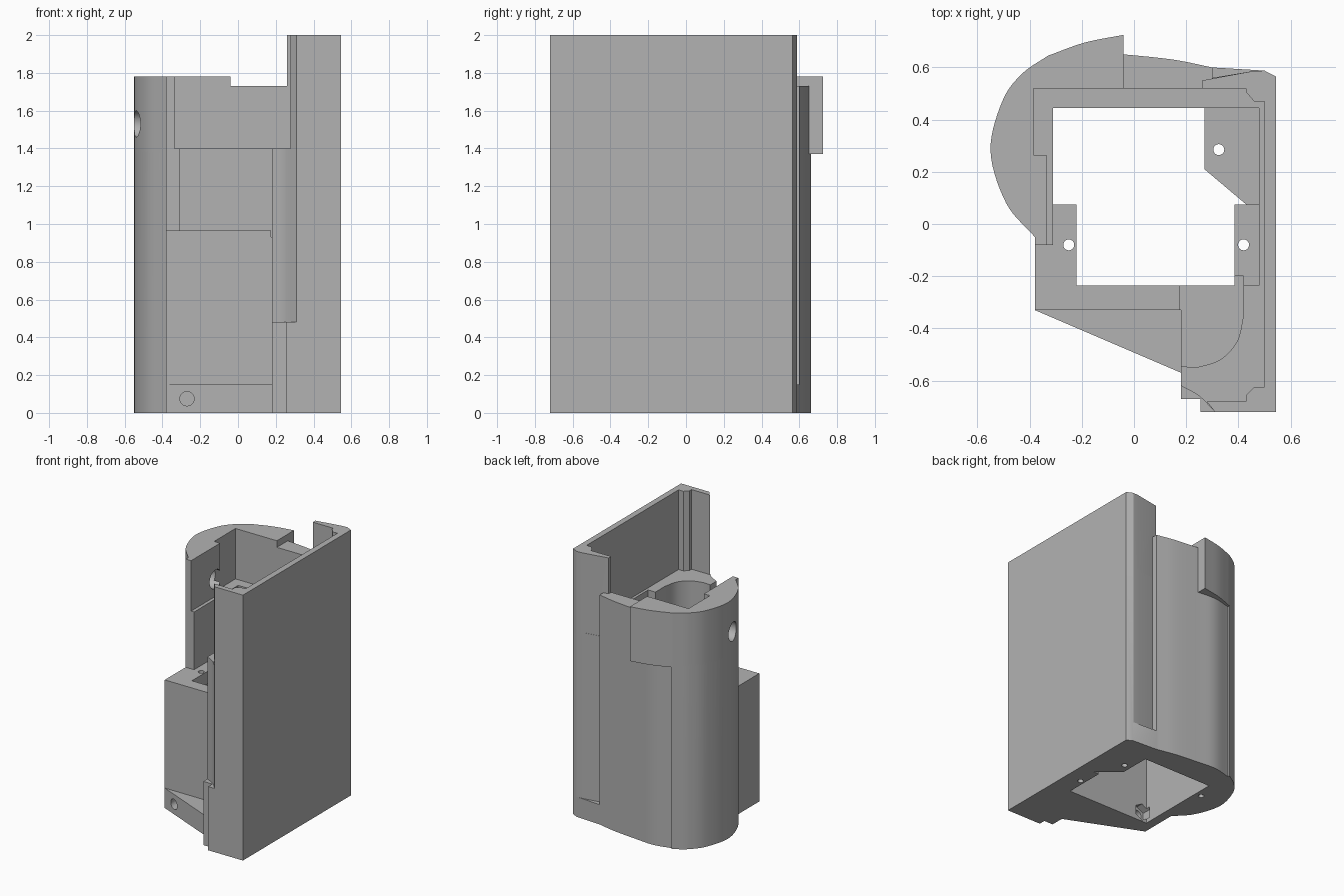
import bpy, bmesh, math
from mathutils import Vector, Matrix

cube = bpy.data.objects.get("Cube")
if cube:
    bpy.data.objects.remove(cube, do_unlink=True)

grey = bpy.data.materials.new("plain grey")
grey.use_nodes = True
colour = (0.45, 0.45, 0.45, 1)
grey.diffuse_color = colour
grey.node_tree.nodes["Principled BSDF"].inputs["Base Color"].default_value = colour


def finish(name, bm):
    bmesh.ops.recalc_face_normals(bm, faces=bm.faces)
    mesh = bpy.data.meshes.new(name)
    bm.to_mesh(mesh)
    bm.free()
    mesh.materials.append(grey)
    ob = bpy.data.objects.new(name, mesh)
    bpy.context.collection.objects.link(ob)
    return ob


def prism(name, outline, z0, z1):
    """Extrude a plan outline between two heights."""
    bm = bmesh.new()
    face = bm.faces.new([bm.verts.new((x, y, z0)) for x, y in outline])
    top = bmesh.ops.extrude_face_region(bm, geom=[face])["geom"]
    bmesh.ops.translate(bm, vec=(0, 0, z1 - z0),
                        verts=[v for v in top if isinstance(v, bmesh.types.BMVert)])
    return finish(name, bm)


def box(name, x0, x1, y0, y1, z0, z1):
    return prism(name, [(x0, y0), (x1, y0), (x1, y1), (x0, y1)], z0, z1)


def rod(name, start, end, radius, sides=24):
    a, b = Vector(start), Vector(end)
    turn = (b - a).to_track_quat("Z", "Y").to_matrix().to_4x4()
    bm = bmesh.new()
    bmesh.ops.create_cone(bm, cap_ends=True, segments=sides, radius1=radius, radius2=radius,
                          depth=(b - a).length, matrix=Matrix.Translation((a + b) / 2) @ turn)
    return finish(name, bm)


def smooth_path(points, steps=7):
    """Round curve through a few points."""
    p = [Vector(q) for q in points]
    p = [2 * p[0] - p[1]] + p + [2 * p[-1] - p[-2]]
    out = []
    for a, b, c, d in zip(p, p[1:], p[2:], p[3:]):
        for i in range(steps):
            t = i / steps
            out.append(0.5 * (2 * b + (c - a) * t + (2 * a - 5 * b + 4 * c - d) * t * t
                              + (3 * b - a - 3 * c + d) * t ** 3))
    return [tuple(q) for q in out] + [tuple(p[-2])]


# Plan curves
bulge = smooth_path([(-.38, -.05), (-.49, .08), (-.55, .28), (-.505, .47), (-.43, .575), (-.33, .645)])
cap_curve = smooth_path([(-.33, .645), (-.19, .695), (-.04, .725)])[1:]
back_curve = smooth_path([(-.33, .628), (-.19, .66), (-.04, .65), (.15, .63), (.3, .6)])
front_curve = smooth_path([(.18, -.62), (.25, -.66), (.31, -.72)])

# Main body
housing = prism("housing", [(-.38, -.33), (.18, -.33)] + front_curve +
                [(.545, -.72), (.545, .565), (.5, .588), (.45, .585), (.3, .56)] +
                back_curve[::-1] + bulge[::-1], 0, 1.4)

# Added solids: base wedge, foot, rims and the tall side wall
solids = [
    prism("base_wedge", [(-.38, -.33), (.18, -.57), (.2, -.57), (.2, -.3), (-.38, -.3)], 0, .15),
    prism("front_foot", [(.18, -.6), (.18, -.67), (.255, -.67), (.255, -.72), (.4, -.72), (.4, -.6)], 0, .48),
    prism("back_foot", [(.28, .5), (.5, .5), (.5, .588), (.3, .6)], 0, .15),
    prism("bulge_rim", bulge + cap_curve + [(-.04, .52), (-.385, .52), (-.385, .265),
                                            (-.335, .265), (-.335, -.08), (-.38, -.08)], 1.37, 1.78),
    prism("back_rim", [(-.06, .52), (.3, .52)] + back_curve[:13:-1] + [(-.06, .65)], 1.37, 1.73),
    prism("side_wall", [(.278, -.68), (.31, -.72), (.545, -.72), (.545, .565), (.5, .588), (.45, .585),
                        (.26, .55), (.26, .52), (.43, .52), (.43, .505), (.46, .47), (.5, .47),
                        (.5, -.625), (.46, -.625), (.43, -.655), (.43, -.68)], 1.38, 2),
]

# Removed volumes: well, ledges, curved tray and open front
well = [(-.31, .445), (.27, .445), (.27, .21), (.43, .075), (.385, .075),
        (.385, -.235), (-.22, -.235), (-.22, .075), (-.31, .075)]
tray = [(.175, -.2), (.175, -.545)] + smooth_path(
    [(.24, -.55), (.33, -.52), (.395, -.45), (.42, -.35)]) + [(.42, -.2)]
cutters = [
    prism("well_cut", well, -.1, 1.5),
    box("left_under_cut", -.31, -.2, -.235, .1, -.1, .87),
    box("left_ledge_cut", -.31, -.2, -.1, .1, .965, 1.5),
    box("corner_ledge_cut", .25, .48, .075, .445, .15, 1.5),
    box("right_ledge_cut", .37, .48, -.235, .09, .965, 1.5),
    prism("tray_cut", tray, .93, 1.5),
    box("front_cut", -.8, .18, -.9, -.08, .965, 1.5),
    rod("finger_hole_cut", (-.8, .21, 1.53), (-.3, .21, 1.53), .07, 32),
    rod("front_screw_cut", (-.27, -.6, .075), (-.27, -.2, .075), .038),
    rod("nut_cut", (-.27, -.29, .075), (-.27, -.2, .075), .065, 6),
    rod("bulge_screw_cut", (-.36, .3, -.1), (-.36, .3, .5), .02),
]
for x, y in [(.325, .285), (.42, -.08), (-.25, -.08)]:
    cutters.append(rod("screw_cut", (x, y, -.1), (x, y, 1.2), .021))

# Combine everything into one housing
bpy.context.view_layer.objects.active = housing
for tools, operation in ((solids, "UNION"), (cutters, "DIFFERENCE")):
    for tool in tools:
        tool.hide_render = True
        mod = housing.modifiers.new(tool.name, "BOOLEAN")
        mod.operation, mod.solver, mod.object = operation, "EXACT", tool
        bpy.ops.object.modifier_apply(modifier=mod.name)
        bpy.data.objects.remove(tool, do_unlink=True)

bpy.ops.object.select_all(action="DESELECT")
housing.select_set(True)
bpy.ops.object.shade_smooth_by_angle(angle=math.radians(25))
